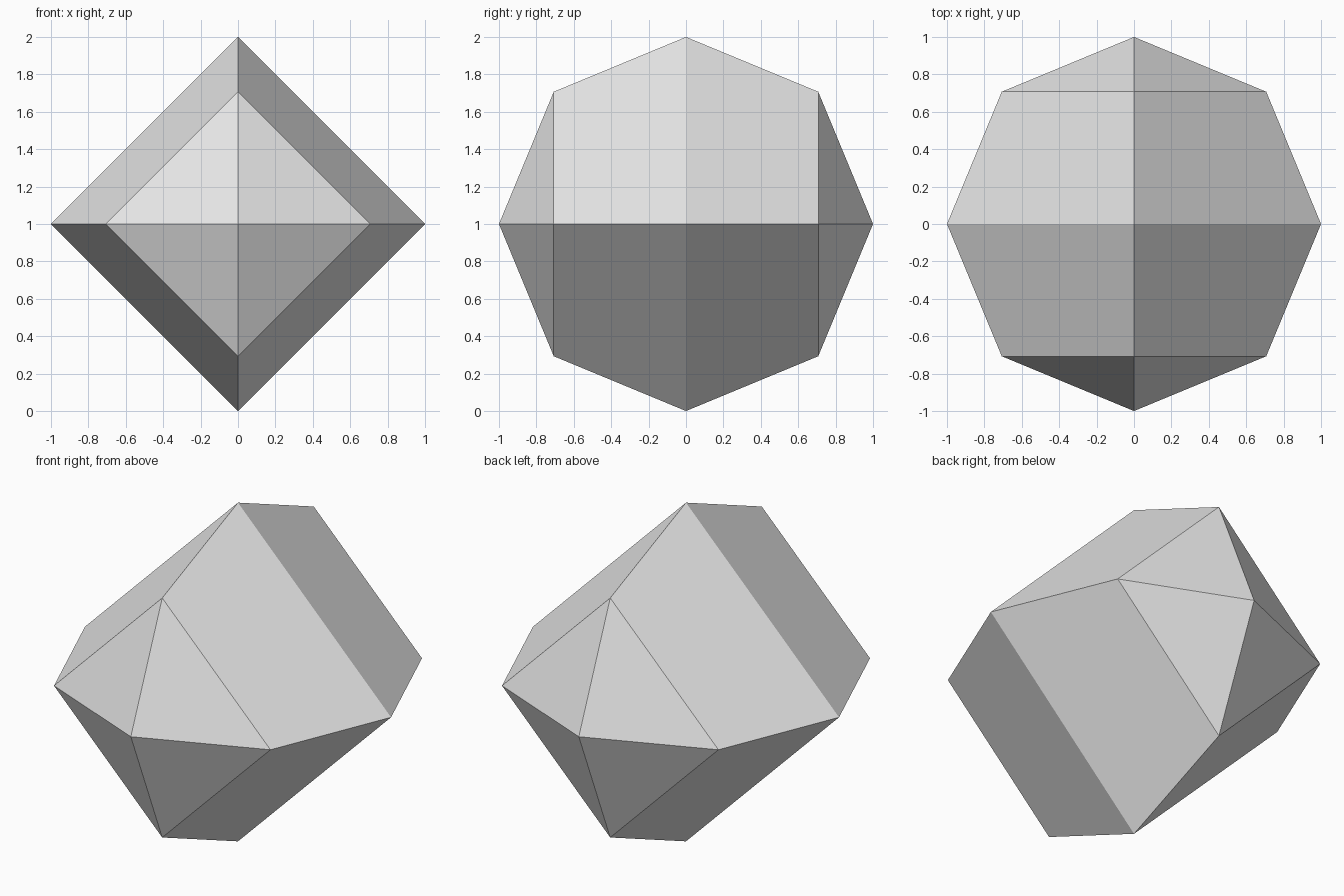
import bpy
import bmesh
from math import pi
from mathutils import Matrix

# Remove the default cube
cube = bpy.data.objects.get("Cube")
if cube:
    bpy.data.objects.remove(cube, do_unlink=True)

# Plain grey material
grey = bpy.data.materials.new("light_grey")
grey.use_nodes = True
colour = (0.8, 0.8, 0.8, 1.0)
grey.diffuse_color = colour
grey.node_tree.nodes["Principled BSDF"].inputs["Base Color"].default_value = colour

# Low-poly gem: a four-sided sphere lying on its side, poles facing front and back
bm = bmesh.new()
bmesh.ops.create_uvsphere(bm, u_segments=4, v_segments=4, radius=1.0)
bm.transform(Matrix.Translation((0, 0, 1)) @ Matrix.Rotation(pi / 2, 4, "X"))
bmesh.ops.recalc_face_normals(bm, faces=bm.faces)

mesh = bpy.data.meshes.new("faceted_gem")
bm.to_mesh(mesh)
bm.free()
mesh.materials.append(grey)
gem = bpy.data.objects.new("faceted_gem", mesh)
bpy.context.collection.objects.link(gem)
